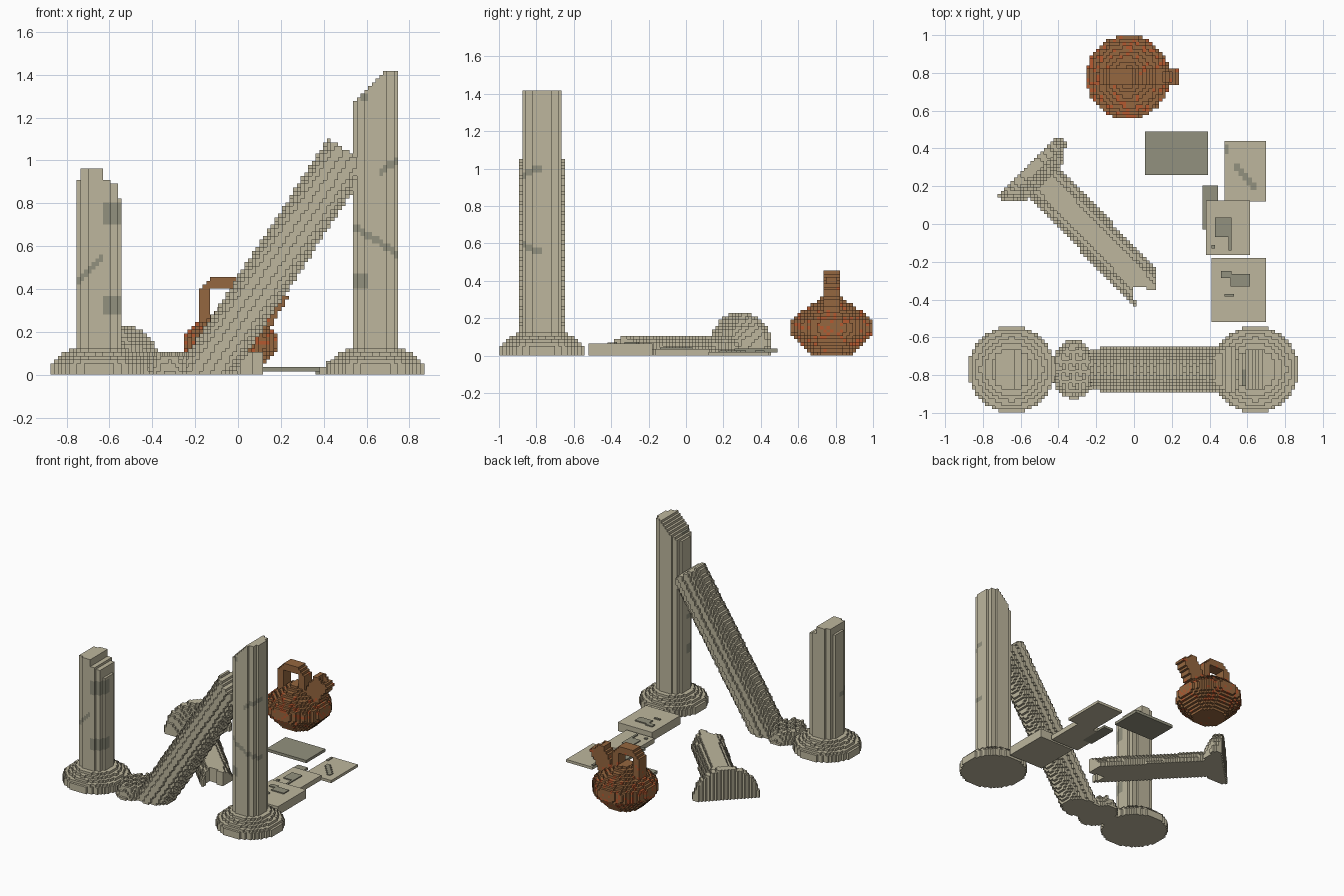
import bpy, bmesh, math, random
from mathutils import Vector

random.seed(4)
V = 0.0175  # block size

cube = bpy.data.objects.get("Cube")
if cube:
    bpy.data.objects.remove(cube, do_unlink=True)


def material(name, rgb):
    m = bpy.data.materials.new(name)
    m.use_nodes = True
    m.diffuse_color = (*rgb, 1)
    m.node_tree.nodes["Principled BSDF"].inputs["Base Color"].default_value = (*rgb, 1)
    return m


STONE = [material("pale_stone", (0.51, 0.47, 0.34)),
         material("weathered_stone", (0.29, 0.285, 0.21))]
CLAY = [material("brown_clay", (0.30, 0.135, 0.05)),
        material("orange_clay", (0.47, 0.10, 0.03))]


def finish(name, bm, mats):
    mesh = bpy.data.meshes.new(name)
    bm.to_mesh(mesh)
    bm.free()
    for m in mats:
        mesh.materials.append(m)
    obj = bpy.data.objects.new(name, mesh)
    bpy.context.collection.objects.link(obj)
    return obj


def blocks(name, lo, hi, inside, mats, colour=lambda p: 0):
    """Fill a solid with small cubes and keep only the outer faces."""
    lo = Vector(lo)
    n = [max(1, round((h - l) / V)) for l, h in zip(lo, hi)]
    centre = lambda c: lo + (Vector(c) + Vector((.5, .5, .5))) * V
    cells = {(i, j, k) for i in range(n[0]) for j in range(n[1]) for k in range(n[2])
             if inside(centre((i, j, k)))}
    bm, verts = bmesh.new(), {}

    def vert(key):
        if key not in verts:
            verts[key] = bm.verts.new(lo + Vector(key) * V)
        return verts[key]

    for c in sorted(cells):
        tint = colour(centre(c))
        for a in range(3):
            b, d = (a + 1) % 3, (a + 2) % 3
            for side in (0, 1):
                near = list(c)
                near[a] += 2 * side - 1
                if tuple(near) in cells:
                    continue
                corners = []
                for u, w in ((0, 0), (1, 0), (1, 1), (0, 1)):
                    q = list(c)
                    q[a] += side
                    q[b] += u
                    q[d] += w
                    corners.append(vert(tuple(q)))
                face = bm.faces.new(corners if side else corners[::-1])
                face.material_index = tint
    return finish(name, bm, mats)


def box(name, x0, x1, y0, y1, z0, z1, mat):
    bm = bmesh.new()
    bmesh.ops.create_cube(bm, size=1)
    for v in bm.verts:
        v.co = ((x0, x1)[v.co.x > 0], (y0, y1)[v.co.y > 0], (z0, z1)[v.co.z > 0])
    return finish(name, bm, [mat])


def base_radius(t):
    """Stepped foot of a column, t measured along its axis."""
    if t < 0.055:
        return 0.23
    return 0.225 - (t - 0.055) * 1.4 if t < 0.12 else 0.112


def column(name, cx, top, patches, cracks):
    cy = -0.77

    def inside(p):
        x, y = p.x - cx, p.y - cy
        return math.hypot(x, y) < base_radius(p.z) and p.z < top(x)

    def colour(p):
        if p.y > cy:
            return 0
        x = p.x - cx
        for x0, x1, z0, z1 in patches:
            if x0 < x < x1 and z0 < p.z < z1:
                return 1
        for x0, z0, x1, z1 in cracks:
            if x0 < x < x1 and abs(z0 + (z1 - z0) * (x - x0) / (x1 - x0) - p.z) < V:
                return 1
        return 0

    blocks(name, (cx - .2275, cy - .2275, 0), (cx + .2275, cy + .2275, 1.41), inside, STONE, colour)


def jagged_top(x):
    for edge, z in ((-.08, .915), (.015, .97), (.05, .91), (.08, .885)):
        if x < edge:
            return z
    return .82


# Standing broken columns
column("short_column", -0.648, jagged_top,
       [(.01, .1, .7, .8), (.01, .1, .28, .36)], [(-.11, .42, .01, .54)])
column("tall_column", 0.642, lambda x: min(1.41, 1.27 + (x + .11) * 1.0),
       [(-.1, -.04, .41, .475), (-.07, -.03, 1.28, 1.31)],
       [(-.1, .69, .11, .56), (.02, .95, .11, 1.0)])

# Column leaning on the tall one
lean_start, lean_dir = Vector((-.16, -.77, 0)), Vector((.545, 0, .838))


def in_leaning(p):
    d = p - lean_start
    t = d.dot(lean_dir)
    return t < 1.24 and (d - lean_dir * t).length < 0.116 and p.x < 0.56


blocks("leaning_column", (-.32, -.8925, 0), (.58, -.6475, 1.12), in_leaning, STONE)


# Half buried rubble at the foot of the leaning column
def in_rubble(p):
    r = math.hypot((p.x + .32) / .115, (p.y + .77) / .15)
    return r < 1.05 - p.z * 2.5 and p.z < 0.085 + 0.02 * math.sin(p.x * 90) * math.sin(p.y * 60)


blocks("foot_rubble", (-.45, -.93, 0), (-.19, -.61, .105), in_rubble, STONE)

# Column lying half buried on the ground
fall_start, fall_dir = Vector((-.56, .31, 0)), Vector((.69, -.724, 0))


def in_fallen(p):
    d = p - fall_start
    t = d.dot(fall_dir)
    if t < 0:
        return False
    ragged = .9 + .04 * math.sin(d.dot(Vector((.724, .69, 0))) * 40)
    return t < ragged and (d - fall_dir * t).length < base_radius(t)


blocks("fallen_column", (-.74, -.49, 0), (.15, .49, .2275), in_fallen, STONE)

# Paving slabs, with shallow worn patches on top
box("front_slab", .41, .70, -.52, -.18, 0, .065, STONE[0])
box("middle_slab", .38, .615, -.165, .125, 0, .036, STONE[0])
box("back_slab", .48, .70, .12, .44, 0, .02, STONE[0])
box("loose_slab", .057, .392, .26, .49, .016, .037, STONE[1])
box("sunken_slab", .362, .445, -.03, .205, 0, .018, STONE[1])
for x0, x1, y0, y1, z in ((.46, .515, -.285, -.25, .065), (.51, .615, -.33, -.265, .065),
                          (.48, .53, -.385, -.37, .065), (.43, .515, -.07, .035, .036),
                          (.41, .43, -.13, -.11, .036), (.5, .515, -.14, -.07, .036)):
    box("worn_patch", x0, x1, y0, y1, z, z + .008, STONE[1])
for i in range(5):
    x, y = .53 + i * .022, .28 - i * .025
    box("worn_crack", x, x + .03, y, y + .04, .02, .026, STONE[1])
box("worn_corner", .483, .5, .37, .42, .02, .026, STONE[1])

# Clay jug: round body, arched handle, slanted spout
JUG = Vector((-.032, .778, 0))
profile = [(0, .11), (.09, .2), (.12, .222), (.18, .222), (.23, .17), (.27, .11), (.31, .05)]
spout_a, spout_dir = Vector((.1, 0, .2)), Vector((.5, 0, .866))


def in_jug(p):
    d = p - JUG
    for (z0, r0), (z1, r1) in zip(profile, profile[1:]):
        if z0 <= d.z < z1 and math.hypot(d.x, d.y) < r0 + (r1 - r0) * (d.z - z0) / (z1 - z0):
            return True
    if abs(d.y) > .05:
        return False
    # handle
    hx, hz = abs(d.x + .035), d.z
    if .2 < hz < .45 and hx < .11 and hx + hz < .51 and (hx > .06 or hz > .4):
        return True
    # hollow spout
    s = d - spout_a
    t = s.dot(spout_dir)
    off = (s - spout_dir * t).x
    return 0 < t < .23 and abs(off) < .055 and not (t > .19 and abs(off) < .025 and abs(d.y) < .025)


def jug_colour(p):
    chance = .22 if .06 < p.z < .27 else .03
    return int(random.random() < chance)


blocks("clay_jug", (-.27, .56, 0), (.25, 1.0, .46), in_jug, CLAY, jug_colour)
